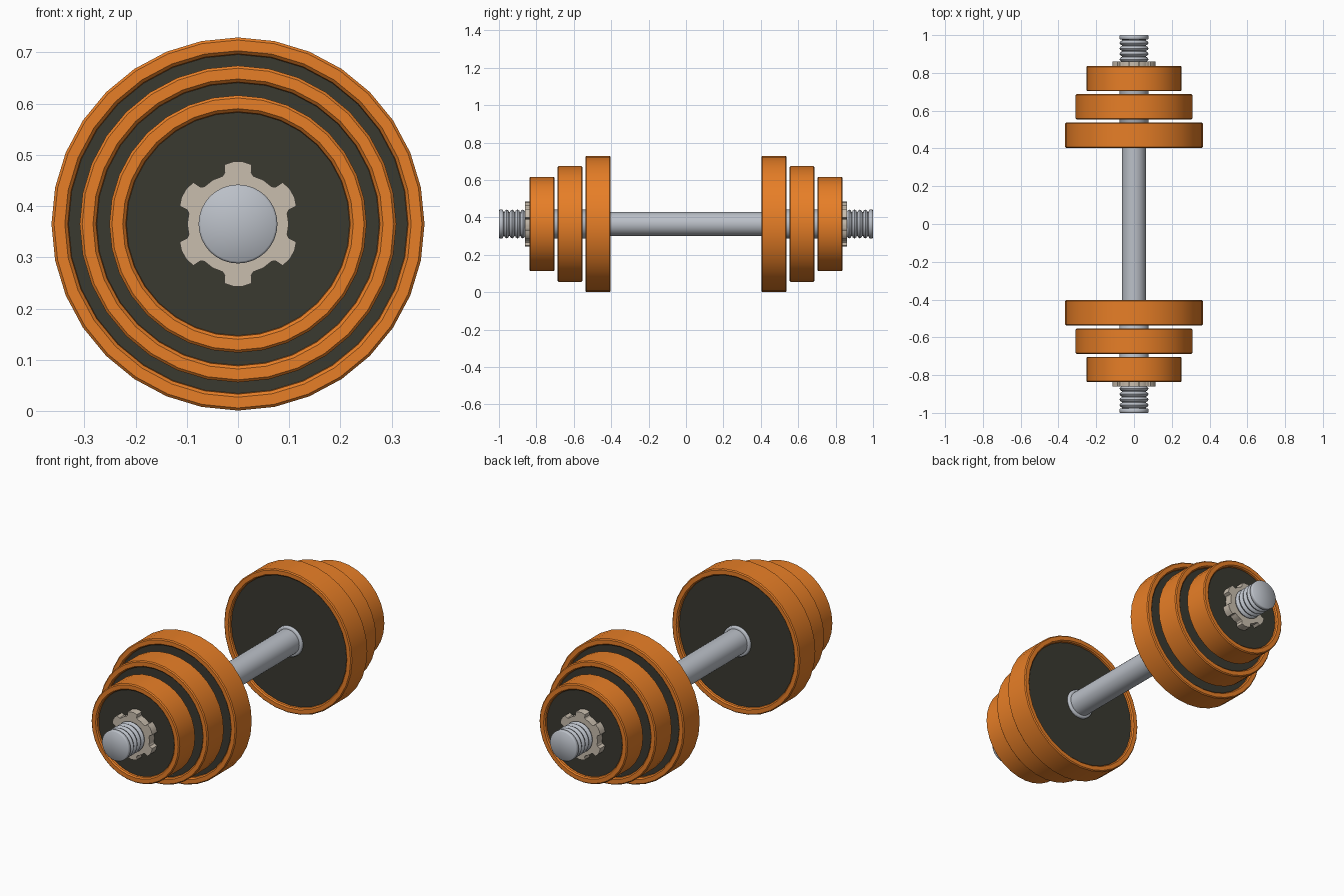
import bpy, bmesh
from math import sin, cos, pi, radians

if "Cube" in bpy.data.objects:
    bpy.data.objects.remove(bpy.data.objects["Cube"])

CZ = 0.365   # height of the bar axis
SIDES = 32


def material(name, rgb):
    m = bpy.data.materials.new(name)
    m.diffuse_color = (*rgb, 1)
    m.use_nodes = True
    m.node_tree.nodes["Principled BSDF"].inputs["Base Color"].default_value = m.diffuse_color
    return m


ORANGE = material("orange_rubber", (0.80, 0.21, 0.02))
DARK = material("dark_face", (0.042, 0.041, 0.030))
BEIGE = material("nut_metal", (0.58, 0.51, 0.42))
STEEL = material("steel", (0.50, 0.53, 0.58))


def finish(name, bm, mat, angle):
    """Make the object, mirrored to the other end of the bar."""
    bmesh.ops.recalc_face_normals(bm, faces=bm.faces)
    me = bpy.data.meshes.new(name)
    bm.to_mesh(me)
    bm.free()
    me.materials.append(mat)
    ob = bpy.data.objects.new(name, me)
    bpy.context.collection.objects.link(ob)
    ob.location.z = CZ
    bpy.ops.object.select_all(action='DESELECT')
    ob.select_set(True)
    bpy.context.view_layer.objects.active = ob
    bpy.ops.object.shade_smooth_by_angle(angle=radians(angle))
    mod = ob.modifiers.new("both_ends", 'MIRROR')
    mod.use_axis = (False, True, False)
    return ob


def lathe(name, profile, mat, closed=False, angle=35):
    """Revolve (radius, y) points around the y axis."""
    bm = bmesh.new()
    rings = []
    for r, y in profile:
        if r == 0:
            rings.append([bm.verts.new((0, y, 0))] * SIDES)
        else:
            rings.append([bm.verts.new((r * sin(2 * pi * i / SIDES), y, r * cos(2 * pi * i / SIDES)))
                          for i in range(SIDES)])
    pairs = list(zip(rings, rings[1:]))
    if closed:
        pairs.append((rings[-1], rings[0]))
    for a, b in pairs:
        for i in range(SIDES):
            j = (i + 1) % SIDES
            bm.faces.new(list(dict.fromkeys((a[i], a[j], b[j], b[i]))))
    return finish(name, bm, mat, angle)


# Weight plates: orange rim with a recessed dark face
for label, R, y0 in (("large", 0.364, 0.403), ("medium", 0.309, 0.553), ("small", 0.251, 0.703)):
    y1, e = y0 + 0.134, 0.005
    inner = R - 0.030
    lathe(label + "_plate_rim", [
        (R - e, y0), (R, y0 + e), (R, y1 - e), (R - e, y1),
        (inner + 0.004, y1), (inner - 0.002, y1 - 0.006), (inner - 0.004, y1 - 0.022),
        (inner - 0.004, y0 + 0.022), (inner - 0.002, y0 + 0.006), (inner + 0.004, y0)],
        ORANGE, closed=True)
    lathe(label + "_plate_face", [
        (0, y0 + 0.016), (inner, y0 + 0.016), (inner, y1 - 0.016), (0, y1 - 0.016)], DARK)

# Bar: handle, thicker sleeve, ridged ends
bar = [(0.064, 0), (0.064, 0.407), (0.073, 0.407), (0.077, 0.411), (0.077, 0.840), (0.063, 0.843)]
for k in range(4):
    c = 0.872 + 0.029 * k
    bar += [(0.063, c - 0.013), (0.072, c - 0.009), (0.077, c), (0.072, c + 0.009), (0.063, c + 0.013)]
bar += [(0.063, 0.975), (0.074, 0.978), (0.077, 0.982), (0.077, 0.996), (0.073, 1.0), (0, 1.0)]
lathe("bar", bar, STEEL, angle=50)

# Locking nut with six teeth
bm = bmesh.new()
outline = []
for t in range(6):
    for deg, r in ((-13, 0.119), (-4.5, 0.122), (4.5, 0.122), (13, 0.119), (14.5, 0.103),
                   (18, 0.098), (24, 0.098), (30, 0.099), (36, 0.098), (42, 0.098), (45.5, 0.103)):
        a = radians(60 * t + deg)
        outline.append((r * sin(a), r * cos(a)))
face = bm.faces.new([bm.verts.new((x, 0.815, z)) for x, z in outline])
ext = bmesh.ops.extrude_face_region(bm, geom=[face])
top = [v for v in ext["geom"] if isinstance(v, bmesh.types.BMVert)]
bmesh.ops.translate(bm, verts=top, vec=(0, 0.046, 0))
finish("locking_nut", bm, BEIGE, 30)
